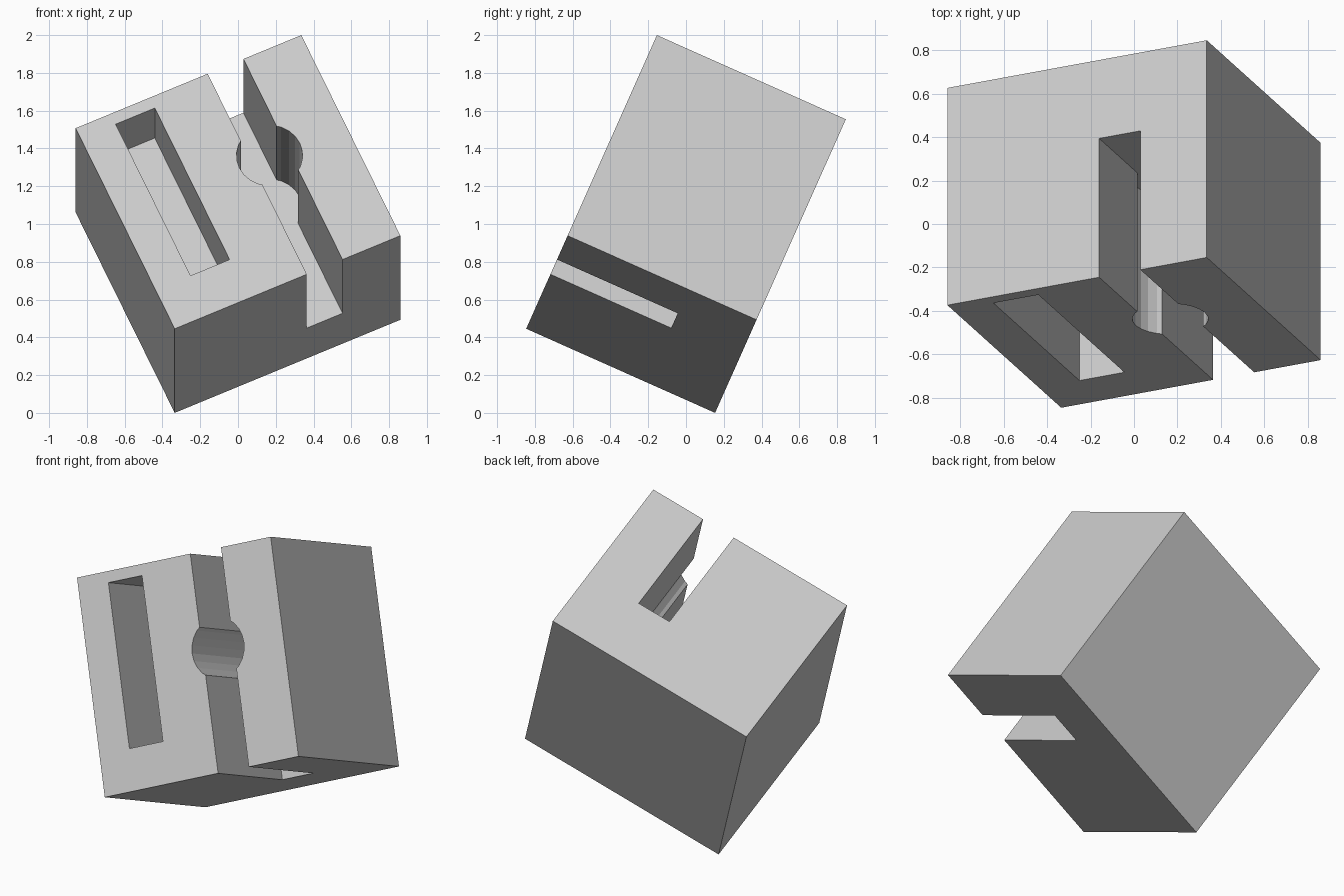
import bpy, math
from mathutils import Matrix

if "Cube" in bpy.data.objects:
    bpy.data.objects.remove(bpy.data.objects["Cube"])

W, D, H = 1.311, 1.095, 1.275          # block width, depth, height before tilting
PITCH, ROLL = math.radians(24), math.radians(24.3)
OUT = 0.1                              # cutter overshoot past the faces


def box(name, x0, x1, y0, y1, z0, z1):
    """Box given from the block's lower left front corner."""
    bpy.ops.mesh.primitive_cube_add(size=1)
    ob = bpy.context.object
    ob.name = name
    size = Matrix.Diagonal((x1 - x0, y1 - y0, z1 - z0, 1))
    centre = ((x0 + x1 - W) / 2, (y0 + y1 - D) / 2, (z0 + z1 - H) / 2)
    ob.data.transform(Matrix.Translation(centre) @ size)
    return ob


def bore(name, x, z, radius, depth):
    """Round cutter sunk into the front face."""
    bpy.ops.mesh.primitive_cylinder_add(vertices=24, radius=radius, depth=depth + OUT)
    ob = bpy.context.object
    ob.name = name
    place = Matrix.Translation((x - W / 2, (depth - OUT - D) / 2, z - H / 2))
    ob.data.transform(place @ Matrix.Rotation(math.pi / 2, 4, 'X'))
    return ob


# Main block
block = box("slotted_block", 0, W, 0, D, 0, H)

# Full-height slot, round hole across it, rectangular pocket
cutters = [
    box("slot_cutter", 0.767, 0.975, -OUT, 0.70, -OUT, H + OUT),
    bore("hole_cutter", 0.871, 0.709, 0.175, 0.70),
    box("pocket_cutter", 0.203, 0.43, -OUT, 0.39, 0.246, 1.209),
]
for cutter in cutters:
    cutter.hide_render = True
    mod = block.modifiers.new(cutter.name, 'BOOLEAN')
    mod.operation = 'DIFFERENCE'
    mod.solver = 'EXACT'
    mod.object = cutter

# Bake the cuts and drop the cutters
graph = bpy.context.evaluated_depsgraph_get()
mesh = bpy.data.meshes.new_from_object(block.evaluated_get(graph))
block.modifiers.clear()
block.data = mesh
for cutter in cutters:
    bpy.data.objects.remove(cutter)

# Tilt the block onto one corner
tilt = Matrix.Rotation(-PITCH, 4, 'X') @ Matrix.Rotation(-ROLL, 4, 'Y')
mesh.transform(Matrix.Translation((0, 0, 1)) @ tilt)
